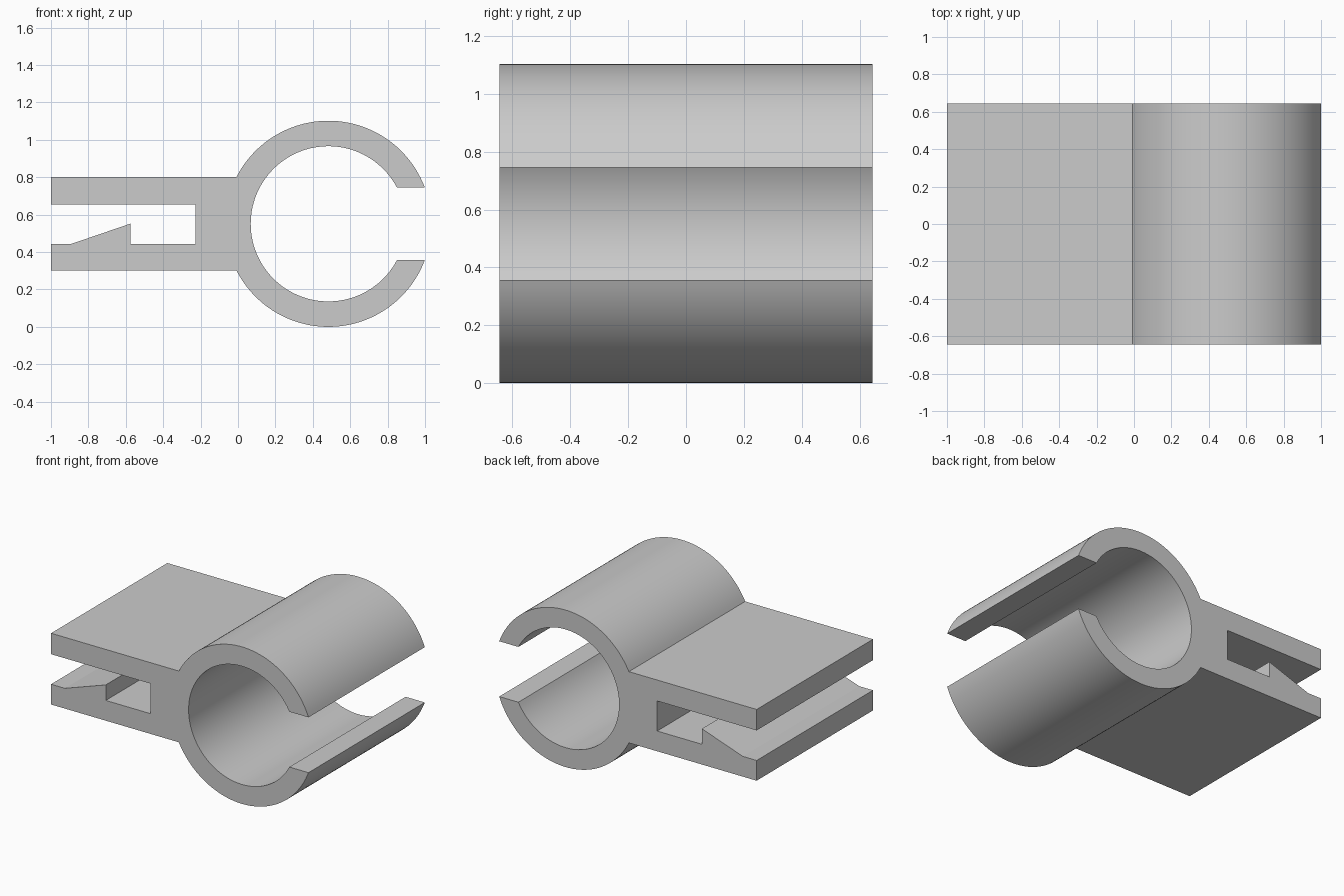
import bpy, bmesh
from math import asin, cos, sin, pi, radians

cube = bpy.data.objects.get("Cube")
if cube:
    bpy.data.objects.remove(cube, do_unlink=True)

# Main dimensions
CX, CZ = 0.483, 0.551
OUTER, INNER = 0.551, 0.415
GAP, ARM = 0.194, 0.25          # half heights of the ring opening and the arms
HALF_DEPTH = 0.645


def arc(radius, start, end, steps):
    angles = [start + (end - start) * i / steps for i in range(steps + 1)]
    return [(CX + radius * cos(a), CZ + radius * sin(a)) for a in angles]


# Clip outline: upper jaw, slotted arms with a barb, lower jaw, bore
open_out, open_in = asin(GAP / OUTER), asin(GAP / INNER)
joint = pi - asin(ARM / OUTER)
outline = arc(OUTER, open_out, joint, 48)
outline += [(-1, CZ + ARM), (-1, 0.654), (-0.228, 0.654), (-0.228, 0.443),
            (-0.575, 0.443), (-0.575, 0.552), (-0.893, 0.443), (-1, 0.443),
            (-1, CZ - ARM)]
outline += arc(OUTER, 2 * pi - joint, 2 * pi - open_out, 48)
outline += arc(INNER, 2 * pi - open_in, open_in, 96)

# Extrude the outline along the depth
bm = bmesh.new()
face = bm.faces.new([bm.verts.new((x, -HALF_DEPTH, z)) for x, z in outline])
result = bmesh.ops.extrude_face_region(bm, geom=[face], use_keep_orig=True)
moved = [v for v in result["geom"] if isinstance(v, bmesh.types.BMVert)]
bmesh.ops.translate(bm, verts=moved, vec=(0, 2 * HALF_DEPTH, 0))
bmesh.ops.recalc_face_normals(bm, faces=bm.faces)
mesh = bpy.data.meshes.new("pipe_clip")
bm.to_mesh(mesh)
bm.free()

clip = bpy.data.objects.new("pipe_clip", mesh)
bpy.context.collection.objects.link(clip)

# Plain grey plastic
grey = bpy.data.materials.new("light_grey")
grey.use_nodes = True
colour = (0.6, 0.6, 0.6, 1)
grey.diffuse_color = colour
grey.node_tree.nodes["Principled BSDF"].inputs["Base Color"].default_value = colour
mesh.materials.append(grey)

# Smooth curved walls, crisp corners
bpy.ops.object.select_all(action="DESELECT")
clip.select_set(True)
bpy.context.view_layer.objects.active = clip
bpy.ops.object.shade_smooth_by_angle(angle=radians(15))
